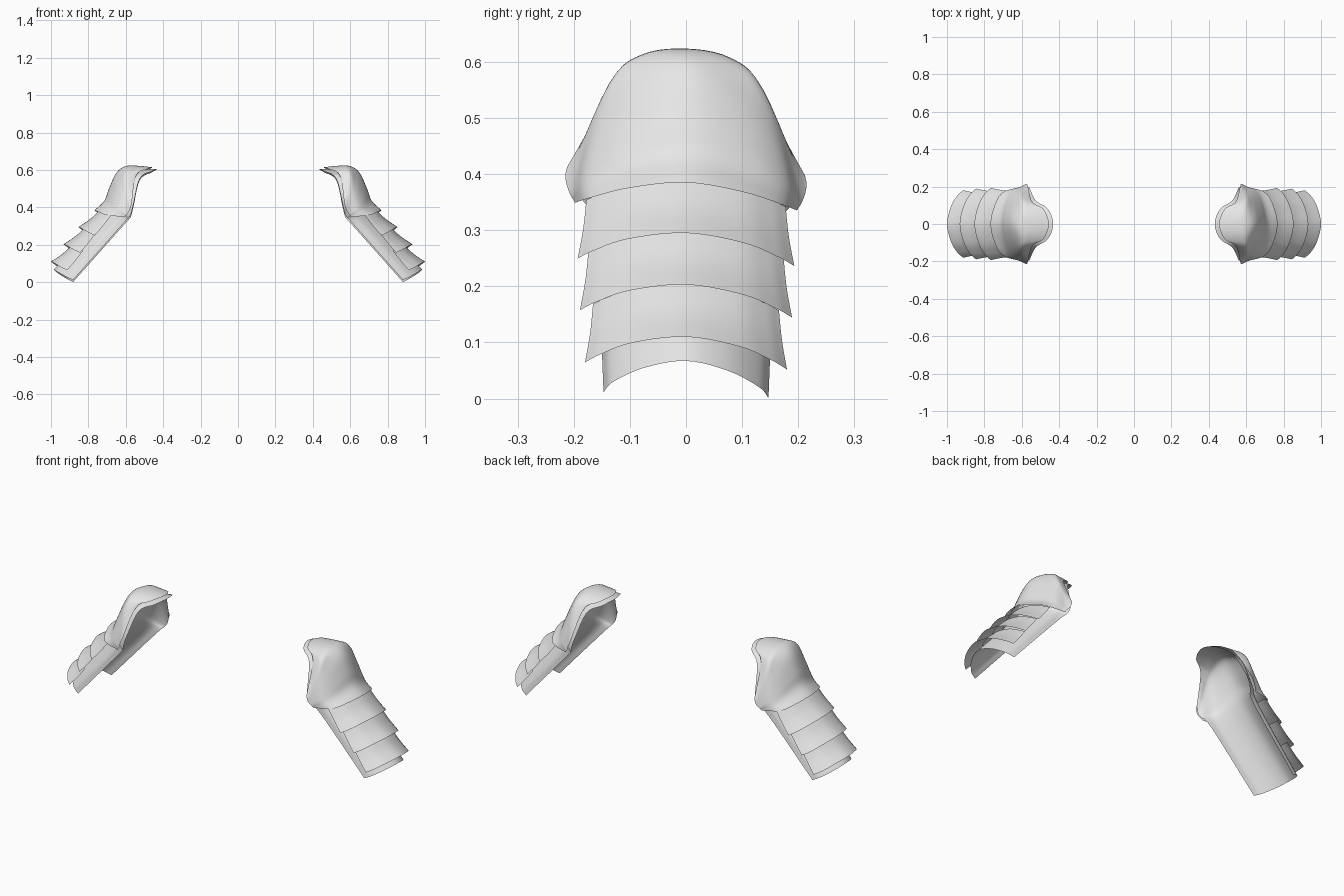
import bpy
from mathutils import Vector

if "Cube" in bpy.data.objects:
    bpy.data.objects.remove(bpy.data.objects["Cube"])

steel = bpy.data.materials.new("light_grey_steel")
steel.diffuse_color = (0.8, 0.8, 0.8, 1)
steel.use_nodes = True
steel.node_tree.nodes["Principled BSDF"].inputs["Base Color"].default_value = steel.diffuse_color


def spline(pts, steps):
    """Smooth curve through the given points."""
    pts = [Vector(p) for p in pts]
    ext = [2 * pts[0] - pts[1]] + pts + [2 * pts[-1] - pts[-2]]
    out = []
    for i in range(len(pts) - 1):
        a, b, c, d = ext[i:i + 4]
        for s in range(steps):
            t = s / steps
            out.append(0.5 * (2 * b + (c - a) * t + (2 * a - 5 * b + 4 * c - d) * t * t
                              + (3 * b - a - 3 * c + d) * t ** 3))
    return out + [pts[-1]]


def arched_sheet(name, rows, across=5, along=5):
    """Skin half arches (crown to edge), reflected front to back, mirrored left to right."""
    arches = []
    for row in rows:
        front = [(x, -y, z) for x, y, z in reversed(row)]
        arches.append(spline(front + list(row[1:]), across))
    columns = [spline(col, along) for col in zip(*arches)]
    n = len(columns[0])
    # back edges hang slightly lower than front edges
    verts = [(p.x, p.y, p.z - 0.035 * p.y) for col in columns for p in col]
    faces = [(i * n + j, i * n + j + 1, (i + 1) * n + j + 1, (i + 1) * n + j)
             for i in range(len(columns) - 1) for j in range(n - 1)]
    mesh = bpy.data.meshes.new(name)
    mesh.from_pydata(verts, [], faces)
    mesh.flip_normals()
    mesh.materials.append(steel)
    if sum(p.normal.z for p in mesh.polygons) < 0:
        mesh.flip_normals()
    for p in mesh.polygons:
        p.use_smooth = True
    ob = bpy.data.objects.new(name, mesh)
    bpy.context.collection.objects.link(ob)
    ob.modifiers.new("both_sides", 'MIRROR').use_axis[0] = True
    return ob


# Shoulder dome, from neck end to arm end
arched_sheet("shoulder_dome", [
    [(.455, 0, .614), (.485, .08, .602), (.545, .12, .565), (.57, .212, .405)],
    [(.53, 0, .622), (.545, .08, .607), (.565, .13, .56), (.575, .215, .39)],
    [(.60, 0, .62), (.60, .08, .605), (.60, .14, .55), (.58, .213, .375)],
    [(.65, 0, .585), (.64, .09, .55), (.62, .16, .48), (.59, .208, .36)],
    [(.69, 0, .50), (.675, .1, .465), (.645, .175, .405), (.597, .204, .352)],
    [(.715, 0, .435), (.70, .1, .41), (.665, .175, .375), (.60, .20, .346)],
    [(.767, 0, .385), (.745, .1, .372), (.70, .17, .352), (.605, .198, .342)],
])

# Liner under the dome and down the arm
arched_sheet("liner", [
    [(.432, 0, .605), (.46, .08, .59), (.525, .125, .55), (.56, .195, .405)],
    [(.52, 0, .602), (.54, .08, .58), (.555, .13, .535), (.565, .195, .385)],
    [(.59, 0, .59), (.59, .08, .56), (.585, .14, .50), (.57, .195, .365)],
    [(.66, 0, .48), (.65, .08, .45), (.63, .15, .39), (.58, .183, .345)],
    [(.72, 0, .37), (.705, .08, .35), (.665, .145, .315), (.625, .16, .295)],
    [(.985, 0, .067), (.965, .075, .052), (.92, .13, .025), (.882, .147, .006)],
])

# Three overlapping flared arm plates
for k, (cx, cz, width) in enumerate([(.853, .295, .193), (.932, .203, .189), (1.0, .11, .18)]):
    low = [(cx, 0, cz), (cx - .022, width * .53, cz - .014),
           (cx - .055, width * .84, cz - .036), (cx - .087, width, cz - .052)]
    rows = []
    # (crown shift x, z), (edge shift x, z), width scale
    for (ax, az), (bx, bz), s in [((-.12, .095), (-.085, .105), .92),
                                  ((-.062, .042), (-.045, .052), .95),
                                  ((0, 0), (0, 0), 1)]:
        rows.append([(x + ax + (bx - ax) * i / 3, y * s, z + az + (bz - az) * i / 3)
                     for i, (x, y, z) in enumerate(low)])
    arched_sheet("arm_plate_%d" % (k + 1), rows)
